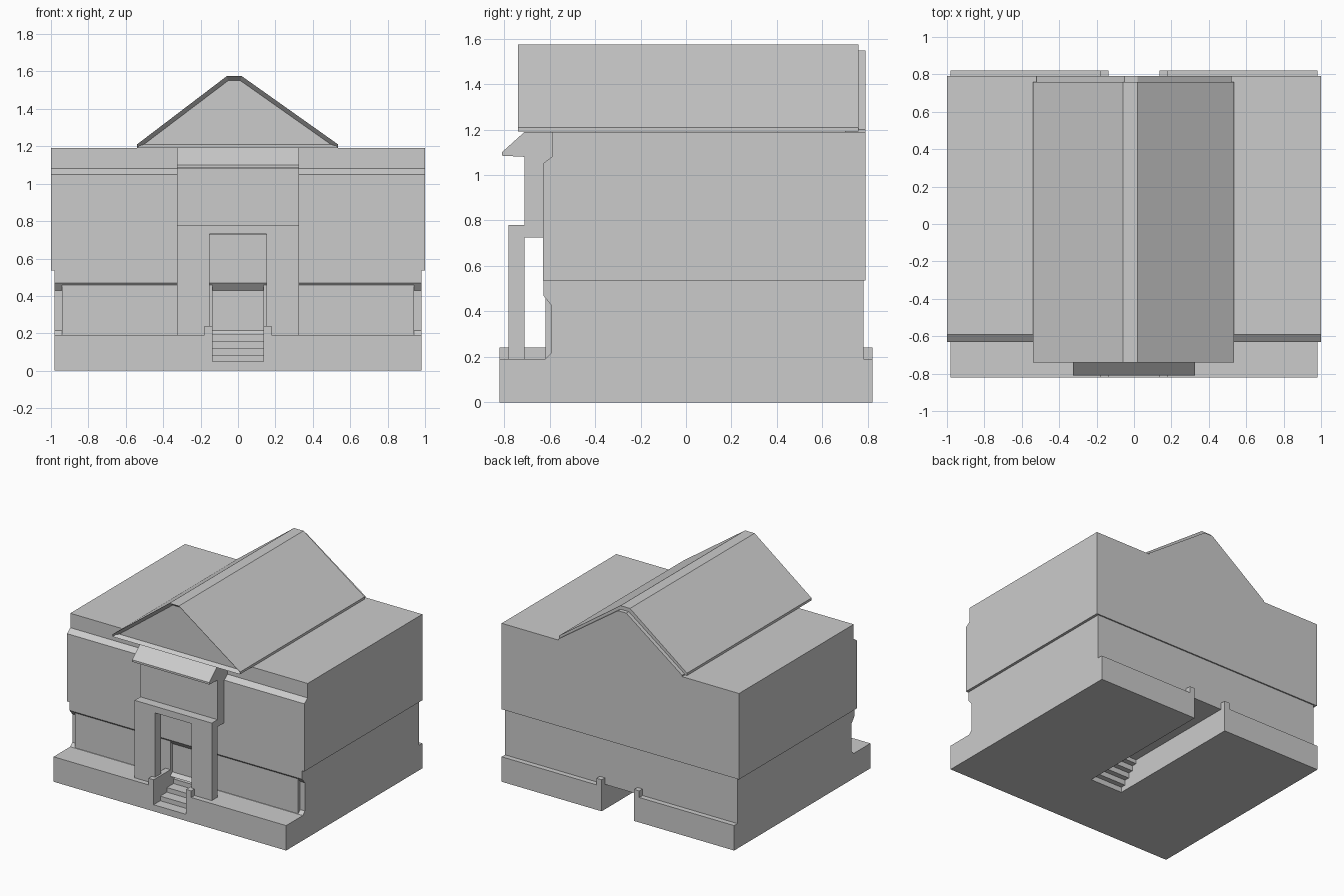
import bpy
import bmesh

cube = bpy.data.objects.get("Cube")
if cube:
    bpy.data.objects.remove(cube, do_unlink=True)

GREY = (0.6, 0.6, 0.6, 1)
stone = bpy.data.materials.new("grey_stone")
stone.use_nodes = True
stone.diffuse_color = GREY
stone.node_tree.nodes["Principled BSDF"].inputs["Base Color"].default_value = GREY


def prism(name, points, start, end, axis, inset=None):
    """Extrude a profile along x (points are y, z) or y (points are x, z)."""
    bm = bmesh.new()

    def place(p, t):
        return (t, p[0], p[1]) if axis == "x" else (p[0], t, p[1])

    rings = [[bm.verts.new(place(p, t)) for p in points] for t in (start, end)]
    first = bm.faces.new(rings[0])
    bm.faces.new(rings[1][::-1])
    n = len(points)
    for i in range(n):
        j = (i + 1) % n
        bm.faces.new((rings[0][j], rings[0][i], rings[1][i], rings[1][j]))
    bmesh.ops.recalc_face_normals(bm, faces=bm.faces[:])
    if inset:
        bmesh.ops.inset_individual(bm, faces=[first], thickness=inset[0], depth=-inset[1])
    mesh = bpy.data.meshes.new(name)
    bm.to_mesh(mesh)
    bm.free()
    mesh.materials.append(stone)
    obj = bpy.data.objects.new(name, mesh)
    bpy.context.collection.objects.link(obj)
    return obj


def box(name, x, y, z):
    return prism(name, [(y[0], z[0]), (y[1], z[0]), (y[1], z[1]), (y[0], z[1])], x[0], x[1], "x")


# Plinth halves, stair cheeks, rear posts and lower wall panels
for side, s in (("left", 1), ("right", -1)):
    def span(a, b):
        return sorted((s * a, s * b))
    box(side + "_plinth", span(0.137, 0.98), (-0.82, 0.82), (0, 0.19))
    box(side + "_stair_cheek", span(0.137, 0.18), (-0.82, -0.6), (0.18, 0.24))
    box(side + "_rear_post", span(0.137, 0.18), (0.77, 0.82), (0.18, 0.24))
    box(side + "_wall_panel", span(0.137, 0.94), (-0.618, -0.55), (0.19, 0.54))
    box(side + "_portico_pillar", span(0.153, 0.325), (-0.78, -0.71), (0.19, 0.73))

# Stairs with a stepped underside
steps, rise, run = 5, 0.035, 0.08
stairs = [(-0.82, 0)]
for i in range(steps):
    z = 0.05 + i * rise
    stairs += [(-0.82 + i * run, z), (-0.82 + (i + 1) * run, z)]
stairs.append((-0.14, 0.19))
for i in range(4, 0, -1):
    y = -0.3 + i * 0.04
    stairs += [(y, i * 0.04), (y - 0.04, i * 0.04)]
stairs.append((-0.3, 0))
prism("entrance_stairs", stairs, -0.137, 0.137, "x")

# Lower storey with a scooped front, and upper storey with a sloped ledge
prism("lower_storey", [(-0.62, 0.19), (-0.595, 0.215), (-0.595, 0.43), (-0.628, 0.47),
                       (-0.628, 0.54), (0.78, 0.54), (0.78, 0.19)], -0.98, 0.98, "x")
prism("upper_storey", [(-0.63, 0.535), (-0.63, 1.05), (-0.59, 1.08), (-0.59, 1.19),
                       (0.79, 1.19), (0.79, 0.535)], -1, 1, "x")

# Portico
box("portico_lintel", (-0.325, 0.325), (-0.78, -0.71), (0.73, 0.78))
box("portico_block", (-0.325, 0.325), (-0.711, -0.58), (0.725, 1.185))
prism("portico_canopy", [(-0.81, 1.085), (-0.81, 1.1), (-0.71, 1.19), (-0.58, 1.19),
                         (-0.58, 1.08), (-0.71, 1.08)], -0.325, 0.325, "x")

# Gabled roof with a recessed pediment and a rear gable wall
prism("gabled_roof", [(-0.54, 1.192), (-0.54, 1.21), (-0.06, 1.575), (0.02, 1.575),
                      (0.535, 1.21), (0.535, 1.192)], -0.74, 0.76, "y", inset=(0.025, 0.03))
prism("rear_gable", [(-0.52, 1.18), (-0.52, 1.2), (-0.05, 1.548), (0.02, 1.548),
                     (0.52, 1.2), (0.52, 1.18)], 0.7, 0.79, "y")
